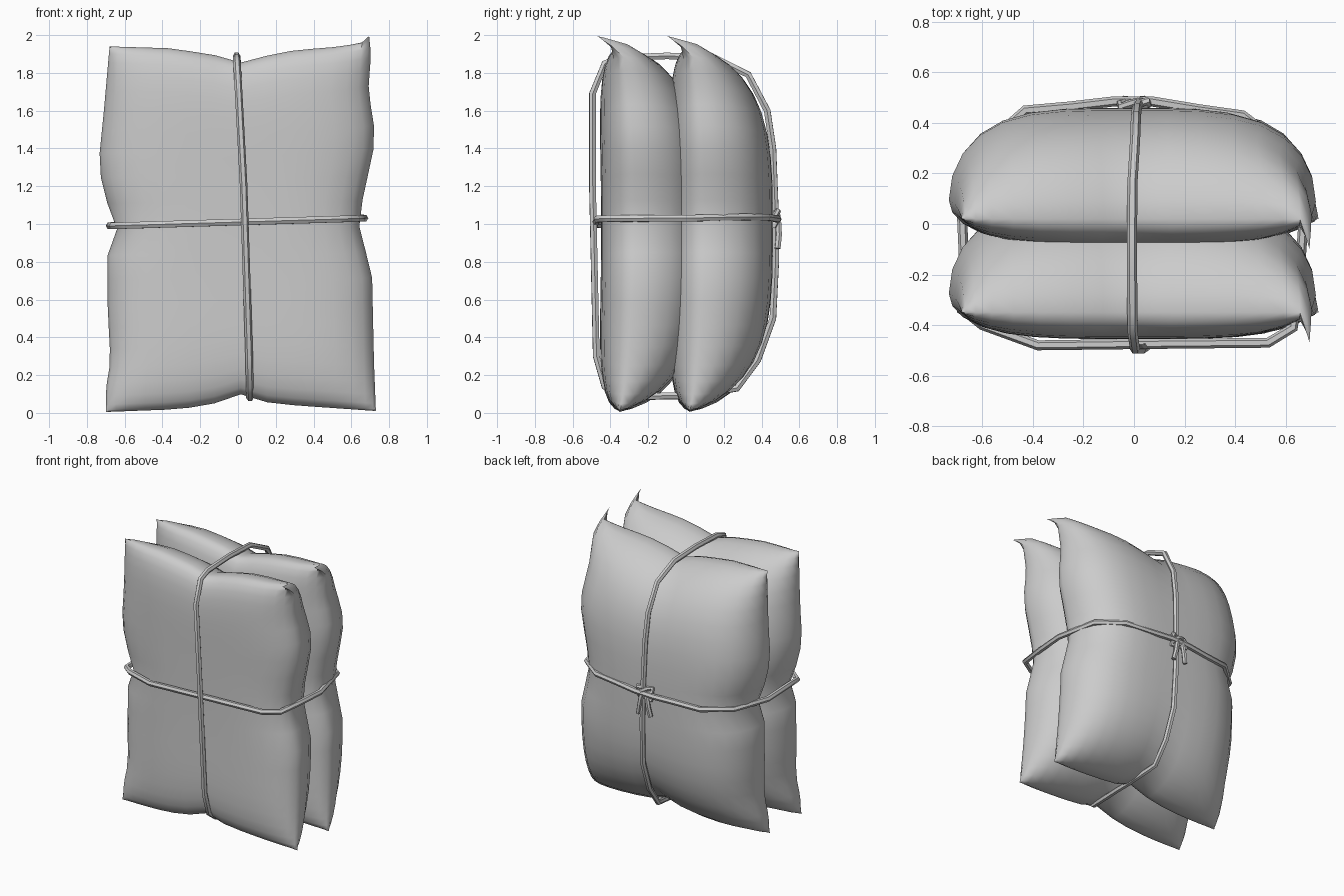
import bpy, bmesh, math
from mathutils import Vector

cube = bpy.data.objects.get("Cube")
if cube:
    bpy.data.objects.remove(cube, do_unlink=True)


def material(name, rgb):
    m = bpy.data.materials.new(name)
    m.use_nodes = True
    m.diffuse_color = (*rgb, 1)
    m.node_tree.nodes["Principled BSDF"].inputs["Base Color"].default_value = (*rgb, 1)
    return m


GREY = material("light grey", (0.6, 0.6, 0.6))


def finish(ob, angle):
    bpy.context.collection.objects.link(ob)
    bpy.ops.object.select_all(action='DESELECT')
    ob.select_set(True)
    bpy.context.view_layer.objects.active = ob
    if ob.type == 'CURVE':
        bpy.ops.object.convert(target='MESH')
    bpy.ops.object.shade_smooth_by_angle(angle=math.radians(angle))


def along(points, a):
    """Piecewise linear value at a."""
    for (a0, b0), (a1, b1) in zip(points, points[1:]):
        if a <= a1:
            k = max(0, (a - a0) / (a1 - a0))
            return b0 + (b1 - b0) * k
    return points[-1][1]


# Pillow outline: side edges by height, top and bottom edges by width
LEFT = [(0, -.70), (.12, -.70), (.27, -.675), (.55, -.69), (.88, -.69), (.98, -.635),
        (1.1, -.69), (1.3, -.74), (1.6, -.71), (1.94, -.68)]
RIGHT = [(0, .73), (.25, .72), (.7, .71), (1.0, .635), (1.2, .68), (1.43, .73),
         (1.68, .69), (1.95, .71)]
BOTTOM = [(-.7, .005), (-.3, .02), (-.07, .06), (.04, .11), (.12, .06), (.3, .04), (.73, .01)]
TOP = [(-.68, 1.94), (-.35, 1.93), (-.1, 1.89), (0, 1.85), (.1, 1.88), (.3, 1.92),
       (.55, 1.94), (.7, 1.97)]
COLS, ROWS = 16, 22


def pillow_point(u, v, side):
    s, t = math.sin(u * math.pi / 2), math.sin(v * math.pi / 2)
    z = .97 * (1 + t)
    left, right = along(LEFT, z), along(RIGHT, z)
    x = left + (right - left) * (s + 1) / 2
    low, high = along(BOTTOM, x), along(TOP, x)
    z = low + (high - low) * (t + 1) / 2
    # seam bows backwards at mid height, then the puffed face is added
    seam = .10 - .08 * abs(t) ** 3
    puff = math.sqrt(max(0, (1 - s ** 4) * (1 - t ** 4)))
    y = seam + puff * (.36 if side > 0 else -.18)
    # one top corner curls forwards
    curl = max(0, s - .93) / .07 * max(0, t - .93) / .07
    return Vector((x - .015 * curl, y - .12 * curl, z + .025 * curl))


def pillow(name, offset):
    bm = bmesh.new()
    for side in (1, -1):
        grid = [[bm.verts.new(pillow_point(2 * i / COLS - 1, 2 * j / ROWS - 1, side)
                              + Vector((0, offset, 0)))
                 for i in range(COLS + 1)] for j in range(ROWS + 1)]
        for j in range(ROWS):
            for i in range(COLS):
                bm.faces.new((grid[j][i], grid[j][i + 1], grid[j + 1][i + 1], grid[j + 1][i]))
    bmesh.ops.remove_doubles(bm, verts=bm.verts, dist=.0005)
    bmesh.ops.recalc_face_normals(bm, faces=bm.faces)
    me = bpy.data.meshes.new(name)
    bm.to_mesh(me)
    bm.free()
    me.materials.append(GREY)
    finish(bpy.data.objects.new(name, me), 60)


pillow("front_pillow", -.37)
pillow("back_pillow", 0)


def rope(name, points, closed=False, radius=.02):
    cu = bpy.data.curves.new(name, 'CURVE')
    cu.dimensions = '3D'
    cu.bevel_depth = radius
    cu.bevel_resolution = 1
    cu.use_fill_caps = True
    sp = cu.splines.new('POLY')
    sp.points.add(len(points) - 1)
    for p, co in zip(sp.points, points):
        p.co = (*co, 1)
    sp.use_cyclic_u = closed
    cu.materials.append(GREY)
    finish(bpy.data.objects.new(name, cu), 50)


# Upright loop as (y, z), leaning slightly sideways from top to bottom
upright = [(-.1, 1.89), (-.35, 1.88), (-.43, 1.85), (-.495, 1.69), (-.495, 1.2), (-.475, .3),
           (-.43, .14), (-.35, .08), (-.1, .09), (.02, .09), (.27, .13), (.38, .28),
           (.46, .5), (.475, .8), (.475, 1.02), (.46, 1.4), (.43, 1.6), (.33, 1.79), (.15, 1.88)]
LEAN = [(0, .065), (.5, .055), (.9, .045), (1.4, .02), (1.9, -.008)]
rope("upright_rope", [(along(LEAN, z) if y < .2 else .02 - .02 * (z - 1), y, z)
                      for y, z in upright], True)

# Level loop as (x, y), rising slightly to one side
level = [(-.68, .02), (-.67, -.2), (-.665, -.35), (-.6, -.4), (-.38, -.48), (0, -.475),
         (.53, -.47), (.63, -.41), (.655, -.2), (.67, 0), (.6, .3), (.43, .43),
         (.25, .455), (.07, .485), (-.08, .485), (-.25, .465), (-.43, .45), (-.6, .3)]
rope("level_rope", [(x, y, 1.01 + .03 * x + .03 * max(0, y)) for x, y in level], True)


# Knot: two crossing coils and two loose ends
def coil(name, tilt):
    ring = []
    for k in range(8):
        a = k * math.pi / 4
        ring.append((.055 * math.cos(a) + tilt * math.sin(a), .475 + .012 * math.sin(2 * a),
                     1.03 + .035 * math.sin(a) + tilt * math.cos(a)))
    rope(name, ring, True, .016)


coil("knot_coil_left", .02)
coil("knot_coil_right", -.02)
for name, d in (("left_rope_end", 1), ("right_rope_end", -1)):
    rope(name, [(0, .47, 1.05), (.025 * d, .49, 1.0), (.035 * d, .492, .94),
                (.05 * d, .485, .87)], False, .017)
